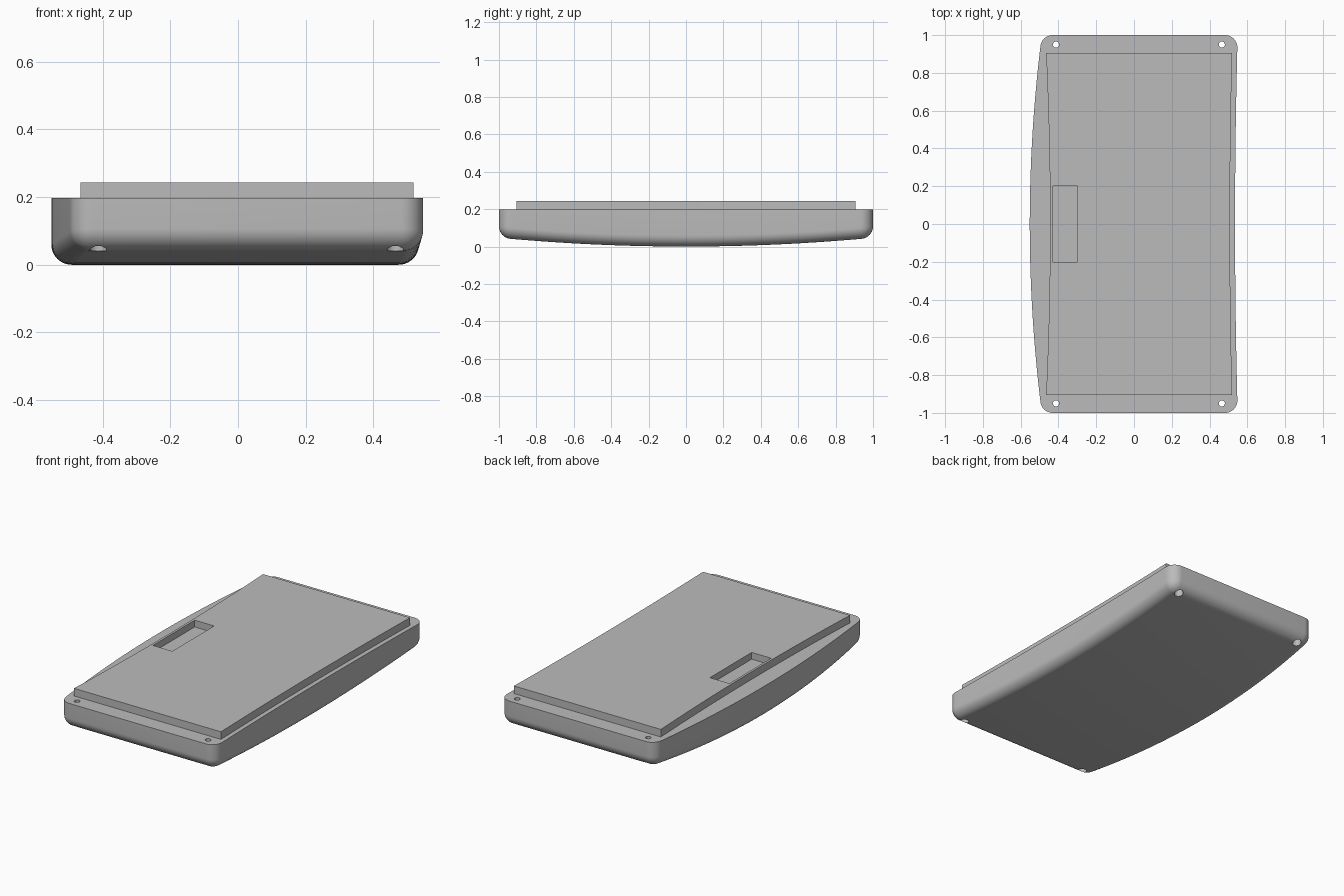
import bpy, bmesh, math

if "Cube" in bpy.data.objects:
    bpy.data.objects.remove(bpy.data.objects["Cube"], do_unlink=True)

TOP, CORNER, FILLET = 0.197, 0.065, 0.06

grey = bpy.data.materials.new("plain grey")
grey.use_nodes = True
grey.diffuse_color = (0.5, 0.5, 0.5, 1)
grey.node_tree.nodes["Principled BSDF"].inputs["Base Color"].default_value = (0.5, 0.5, 0.5, 1)


def make_object(name, bm):
    bmesh.ops.recalc_face_normals(bm, faces=bm.faces)
    mesh = bpy.data.meshes.new(name)
    bm.to_mesh(mesh)
    bm.free()
    mesh.materials.append(grey)
    obj = bpy.data.objects.new(name, mesh)
    bpy.context.collection.objects.link(obj)
    return obj


def activate(obj):
    bpy.ops.object.select_all(action="DESELECT")
    obj.select_set(True)
    bpy.context.view_layer.objects.active = obj


def cut(obj, cutter):
    activate(obj)
    mod = obj.modifiers.new("cut", "BOOLEAN")
    mod.operation, mod.solver, mod.object = "DIFFERENCE", "EXACT", cutter
    bpy.ops.object.modifier_apply(modifier=mod.name)
    bpy.data.objects.remove(cutter, do_unlink=True)


def side_chain(mid, bow, side, steps=24, arc=10):
    """One bowed long side with both rounded corners: (x, y, normal x, normal y)."""
    def normal(y):
        length = math.hypot(1, 2 * bow * y)
        return side / length, -side * 2 * bow * y / length
    yc = 1 - CORNER
    nx, ny = normal(yc)
    y0 = yc + CORNER * ny
    xc = mid + bow * y0 * y0 - CORNER * nx
    half = []
    for i in range(steps):
        y = y0 * i / steps
        half.append((mid + bow * y * y, y, *normal(y)))
    start = math.asin(ny)
    for i in range(arc + 1):
        a = start + (math.pi / 2 - start) * i / arc
        dx, dy = side * math.cos(a), math.sin(a)
        half.append((xc + CORNER * dx, yc + CORNER * dy, dx, dy))
    lower = [(x, -y, nx, -ny) for x, y, nx, ny in half[:0:-1]]
    return lower + half


def belly(y):
    return 0.047 * y * y


# Case: bowed outline, rounded lower edge, belly curved along its length
left = side_chain(-0.552, 0.064, -1)
right = side_chain(0.535, 0.014, 1)
outline = left + right[::-1]
count = len(outline)
bm = bmesh.new()
rings = [[bm.verts.new((x, y, TOP)) for x, y, _, _ in outline]]
for k in range(11):
    a = math.pi / 2 * k / 10
    inset, rise = FILLET * (1 - math.cos(a)), FILLET * (1 - math.sin(a))
    ring = []
    for x, y, nx, ny in outline:
        py = y - ny * inset
        ring.append(bm.verts.new((x - nx * inset, py, belly(py) + rise)))
    rings.append(ring)
bm.faces.new(rings[0])
for upper, lower in zip(rings, rings[1:]):
    for i in range(count):
        j = (i + 1) % count
        bm.faces.new((upper[i], upper[j], lower[j], lower[i]))
last = rings[-1]
for i in range(len(left) - 1):
    bm.faces.new((last[i], last[i + 1], last[count - 2 - i], last[count - 1 - i]))
case = make_object("case", bm)

# Screw holes: narrow through the case, wider recess from below
for x in (-0.413, 0.465):
    for y in (-0.95, 0.95):
        for radius, low, high in ((0.025, -0.1, 0.11), (0.016, -0.1, 0.3)):
            bpy.ops.mesh.primitive_cylinder_add(
                vertices=32, radius=radius, depth=high - low,
                location=(x, y, (low + high) / 2))
            cut(case, bpy.context.object)
activate(case)
bpy.ops.object.shade_smooth_by_angle(angle=math.radians(30))

# Raised lid with slightly hollow long sides
bm = bmesh.new()
points = []
for mid, bow, direction in ((-0.444, -0.026, 1), (0.508, 0.014, -1)):
    for i in range(25):
        y = direction * 0.905 * (i / 12 - 1)
        points.append((mid + bow * y * y, y))
base = bm.faces.new([bm.verts.new((x, y, TOP - 0.005)) for x, y in points])
extruded = bmesh.ops.extrude_face_region(bm, geom=[base])["geom"]
for v in extruded:
    if isinstance(v, bmesh.types.BMVert):
        v.co.z = 0.243
if not base.is_valid or len([f for f in bm.faces if len(f.verts) > 4]) < 2:
    bm.faces.new([v for v in bm.verts if v.co.z < TOP])
lid = make_object("lid", bm)

# Rectangular pocket in the lid
bpy.ops.mesh.primitive_cube_add(size=1, location=(-0.365, 0, 0.252))
bpy.context.object.scale = (0.13, 0.4, 0.1)
bpy.context.view_layer.update()
cut(lid, bpy.context.object)
activate(lid)
bpy.ops.object.shade_smooth_by_angle(angle=math.radians(30))
